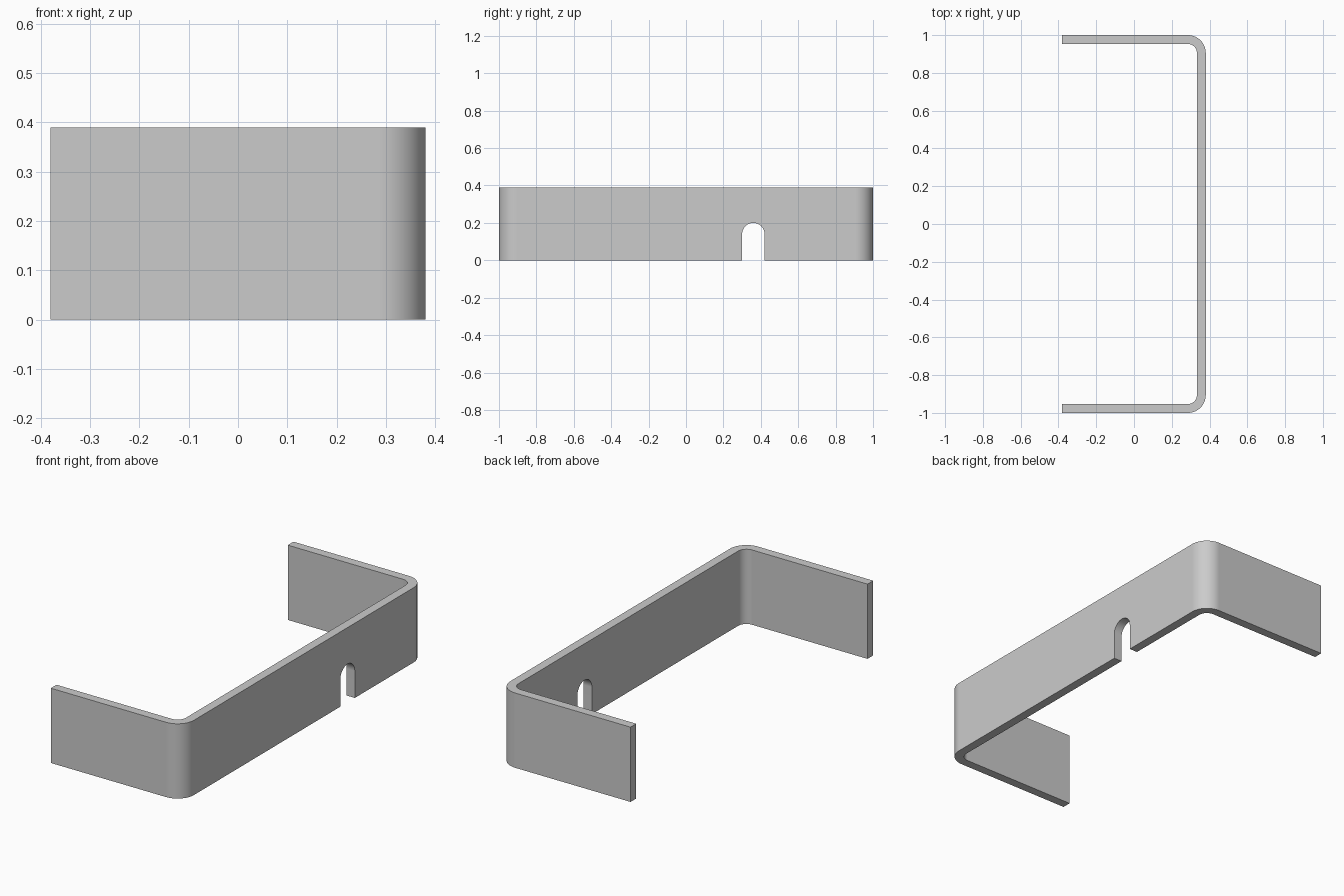
import bpy, bmesh
from math import sin, cos, pi, radians

cube = bpy.data.objects.get("Cube")
if cube:
    bpy.data.objects.remove(cube, do_unlink=True)

HALF_X, HALF_Y, HEIGHT = 0.38, 1.0, 0.39
THICK, BEND = 0.047, 0.095          # sheet thickness, outer bend radius
SLOT_Y, SLOT_R, SLOT_TOP = 0.36, 0.06, 0.2
STEPS = 16

grey = bpy.data.materials.new("plain_grey")
grey.use_nodes = True
colour = (0.6, 0.6, 0.6, 1)
grey.diffuse_color = colour
grey.node_tree.nodes["Principled BSDF"].inputs["Base Color"].default_value = colour


def arc(cx, cy, r, start, end):
    angles = [start + (end - start) * i / STEPS for i in range(STEPS + 1)]
    return [(cx + r * cos(a), cy + r * sin(a)) for a in angles]


def prism(name, outline, offset):
    """Extrude a closed outline of 3D points into a solid."""
    bm = bmesh.new()
    face = bm.faces.new([bm.verts.new(p) for p in outline])
    moved = bmesh.ops.extrude_face_region(bm, geom=[face])["geom"]
    verts = [v for v in moved if isinstance(v, bmesh.types.BMVert)]
    bmesh.ops.translate(bm, verts=verts, vec=offset)
    bmesh.ops.recalc_face_normals(bm, faces=bm.faces)
    mesh = bpy.data.meshes.new(name)
    bm.to_mesh(mesh)
    bm.free()
    mesh.materials.append(grey)
    obj = bpy.data.objects.new(name, mesh)
    bpy.context.collection.objects.link(obj)
    return obj


# One side of the bent sheet, from the front flange end to the back one
def sheet_side(inset):
    cx, cy, r = HALF_X - BEND, HALF_Y - BEND, BEND - inset
    return ([(-HALF_X, inset - HALF_Y)] + arc(cx, -cy, r, -pi / 2, 0)
            + arc(cx, cy, r, 0, pi / 2) + [(-HALF_X, HALF_Y - inset)])


# U-shaped bracket
outline = sheet_side(0) + sheet_side(THICK)[::-1]
bracket = prism("bent_bracket", [(x, y, 0) for x, y in outline], (0, 0, HEIGHT))

# Round-topped slot through the lower edge of the web
slot = [(SLOT_Y + SLOT_R, -0.1)] + arc(SLOT_Y, SLOT_TOP - SLOT_R, SLOT_R, 0, pi)
slot.append((SLOT_Y - SLOT_R, -0.1))
cutter = prism("slot_cutter", [(HALF_X - 0.1, y, z) for y, z in slot], (0.2, 0, 0))
cutter.hide_render = True

cut = bracket.modifiers.new("slot", "BOOLEAN")
cut.operation = "DIFFERENCE"
cut.solver = "EXACT"
cut.object = cutter
bpy.ops.object.select_all(action="DESELECT")
bracket.select_set(True)
bpy.context.view_layer.objects.active = bracket
bpy.ops.object.modifier_apply(modifier=cut.name)
bpy.data.objects.remove(cutter, do_unlink=True)

# Smooth bends, crisp sheet edges
bpy.ops.object.shade_smooth_by_angle(angle=radians(30))
weighted = bracket.modifiers.new("flat_faces", "WEIGHTED_NORMAL")
weighted.keep_sharp = True
